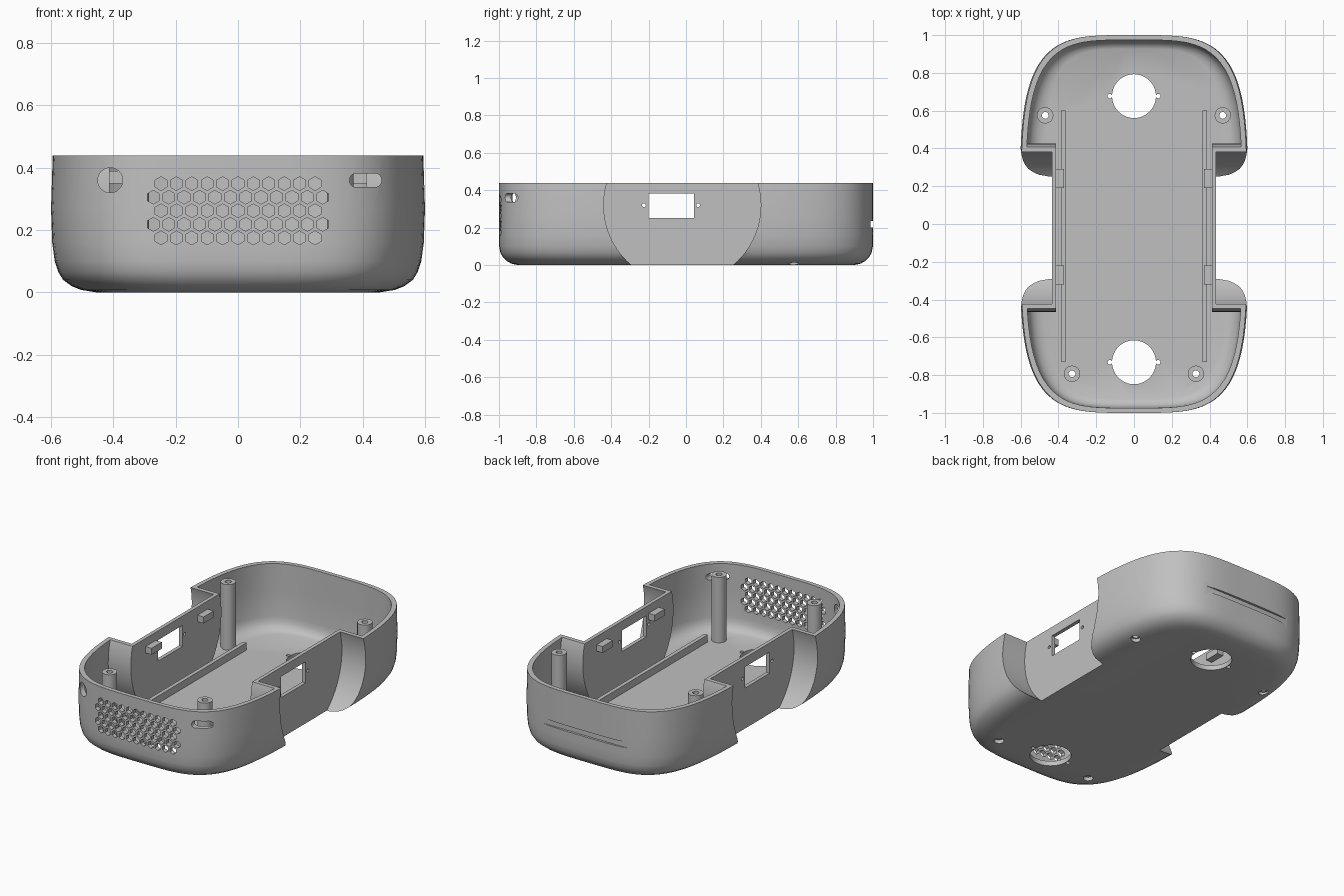
import bpy, bmesh
from math import sin, cos, pi, radians
from mathutils import Matrix, Vector

cube = bpy.data.objects.get("Cube")
if cube:
    bpy.data.objects.remove(cube, do_unlink=True)

grey = bpy.data.materials.new("plain_grey")
grey.use_nodes = True
COLOUR = (0.53, 0.53, 0.53, 1)
grey.diffuse_color = COLOUR
grey.node_tree.nodes["Principled BSDF"].inputs["Base Color"].default_value = COLOUR

WELL_Y, WELL_Z = -0.02, 0.32
TOP = 0.44
POSTS = [(s * x, y) for s in (-1, 1) for x, y in ((0.47, 0.575), (0.328, -0.793))]


def make_object(name, bm):
    bmesh.ops.recalc_face_normals(bm, faces=bm.faces)
    mesh = bpy.data.meshes.new(name)
    bm.to_mesh(mesh)
    bm.free()
    ob = bpy.data.objects.new(name, mesh)
    bpy.context.collection.objects.link(ob)
    mesh.materials.append(grey)
    return ob


def add_box(bm, low, high):
    low, high = Vector(low), Vector(high)
    place = Matrix.Translation((low + high) / 2) @ Matrix.Diagonal((*(high - low), 1))
    bmesh.ops.create_cube(bm, size=1, matrix=place)


def add_rod(bm, centre, radius, length, axis="Z", sides=32):
    turn = {"X": Matrix.Rotation(pi / 2, 4, "Y"), "Y": Matrix.Rotation(pi / 2, 4, "X"),
            "Z": Matrix.Identity(4)}[axis]
    bmesh.ops.create_cone(bm, cap_ends=True, segments=sides, radius1=radius, radius2=radius,
                          depth=length, matrix=Matrix.Translation(centre) @ turn)


def loft(name, profile, sides=144, power=4):
    """Stack rounded outlines; each profile entry is height, side inset, end inset."""
    bm = bmesh.new()
    rings = []
    for z, inset_x, inset_y in profile:
        ring = []
        for i in range(sides):
            # Signed powers spread the points evenly round the corners
            c, s = cos(2 * pi * i / sides), sin(2 * pi * i / sides)
            k = (abs(c) ** power + abs(s) ** power) ** (-1 / power)
            ring.append(bm.verts.new(((0.604 - inset_x) * c * k, (1 - inset_y) * s * k, z)))
        rings.append(ring)
    for a, b in zip(rings, rings[1:]):
        for i in range(sides):
            j = (i + 1) % sides
            bm.faces.new((a[i], a[j], b[j], b[i]))
    bm.faces.new(rings[0][::-1])
    bm.faces.new(rings[-1])
    return make_object(name, bm)


def subtract(target, cutter):
    mod = target.modifiers.new("cut", "BOOLEAN")
    mod.operation, mod.solver, mod.object = "DIFFERENCE", "EXACT", cutter
    bpy.context.view_layer.objects.active = target
    bpy.ops.object.modifier_apply(modifier=mod.name)
    bpy.data.objects.remove(cutter, do_unlink=True)


def smooth(ob):
    bpy.ops.object.select_all(action="DESELECT")
    ob.select_set(True)
    bpy.context.view_layer.objects.active = ob
    bpy.ops.object.shade_smooth_by_angle(angle=radians(30))


def wheel_wells(inner_x, radius):
    bm = bmesh.new()
    for side in (-1, 1):
        add_rod(bm, (side * (inner_x + 0.25), WELL_Y, WELL_Z), radius, 0.5, "X", 96)
    return make_object("wheel_well_cutter", bm)


# Shell: outer form, hollowed, with a wheel well on each side
body = loft("lower_shell", [(0, 0.15, 0.1), (0.008, 0.1, 0.066), (0.02, 0.07, 0.044),
                            (0.04, 0.042, 0.022), (0.065, 0.026, 0.008), (0.1, 0.014, 0.001),
                            (0.16, 0.005, 0), (0.27, 0, 0), (TOP, 0.006, 0)])
cavity = loft("cavity_cutter", [(0.03, 0.115, 0.072), (0.038, 0.085, 0.056), (0.052, 0.06, 0.041),
                                (0.077, 0.042, 0.031), (0.11, 0.033, 0.027),
                                (0.27, 0.028, 0.026), (0.5, 0.034, 0.026)])
subtract(cavity, wheel_wells(0.412, 0.445))
subtract(body, wheel_wells(0.435, 0.42))
subtract(body, cavity)

# Hexagonal vent grille in the front wall
bm = bmesh.new()
for row in range(5):
    count = 11 + row % 2
    for i in range(count):
        x = (i - (count - 1) / 2) * 0.0494
        add_rod(bm, (x, -0.98, 0.349 - row * 0.0435), 0.022, 0.2, "Y", 6)
subtract(body, make_object("vent_cutter", bm))

# Round port and the shallow groove along the back
bm = bmesh.new()
add_rod(bm, (-0.41, -0.95, 0.36), 0.04, 0.3, "Y")
add_box(bm, (-0.3, 0.986, 0.2), (0.3, 1.1, 0.235))
subtract(body, make_object("port_cutter", bm))

# Slotted port: a rod stretched sideways
bm = bmesh.new()
add_rod(bm, (0, -0.95, 0.36), 0.022, 0.3, "Y")
for v in bm.verts:
    v.co.x += 0.409 + (0.03 if v.co.x > 0 else -0.03)
subtract(body, make_object("slot_cutter", bm))

# Side windows with a screw hole at each end
bm = bmesh.new()
add_box(bm, (-0.7, -0.2, 0.252), (0.7, 0.042, 0.383))
for y in (-0.225, 0.065):
    add_rod(bm, (0, y, 0.32), 0.01, 1.4, "X", 16)
subtract(body, make_object("window_cutter", bm))

# Large floor openings, their screw holes, and the counterbores below the posts
bm = bmesh.new()
for y in (0.677, -0.732):
    add_rod(bm, (0, y, 0), 0.116, 0.2, sides=64)
    for x in (-0.128, 0.128):
        add_rod(bm, (x, y, 0), 0.012, 0.2, sides=16)
for x, y in POSTS:
    add_rod(bm, (x, y, 0), 0.028, 0.14)
subtract(body, make_object("floor_cutter", bm))
smooth(body)

# Screw posts
for i, (x, y) in enumerate(POSTS):
    bm = bmesh.new()
    add_rod(bm, (x, y, (TOP + 0.02) / 2), 0.043, TOP - 0.026)
    post = make_object(f"screw_post_{i + 1}", bm)
    bm = bmesh.new()
    add_rod(bm, (x, y, 0.2), 0.018, 0.8)
    subtract(post, make_object("post_cutter", bm))
    smooth(post)

# Floor rails and wall clips on both sides
for side, label in ((-1, "right"), (1, "left")):
    bm = bmesh.new()
    add_box(bm, (side * 0.374 - 0.012, -0.73, 0.025), (side * 0.374 + 0.012, 0.6, 0.075))
    make_object(f"{label}_floor_rail", bm)
    for y, end in ((0.24, "back"), (-0.27, "front")):
        bm = bmesh.new()
        add_box(bm, (side * 0.392 - 0.022, y - 0.05, 0.35), (side * 0.392 + 0.022, y + 0.05, 0.39))
        make_object(f"{label}_{end}_clip", bm)
